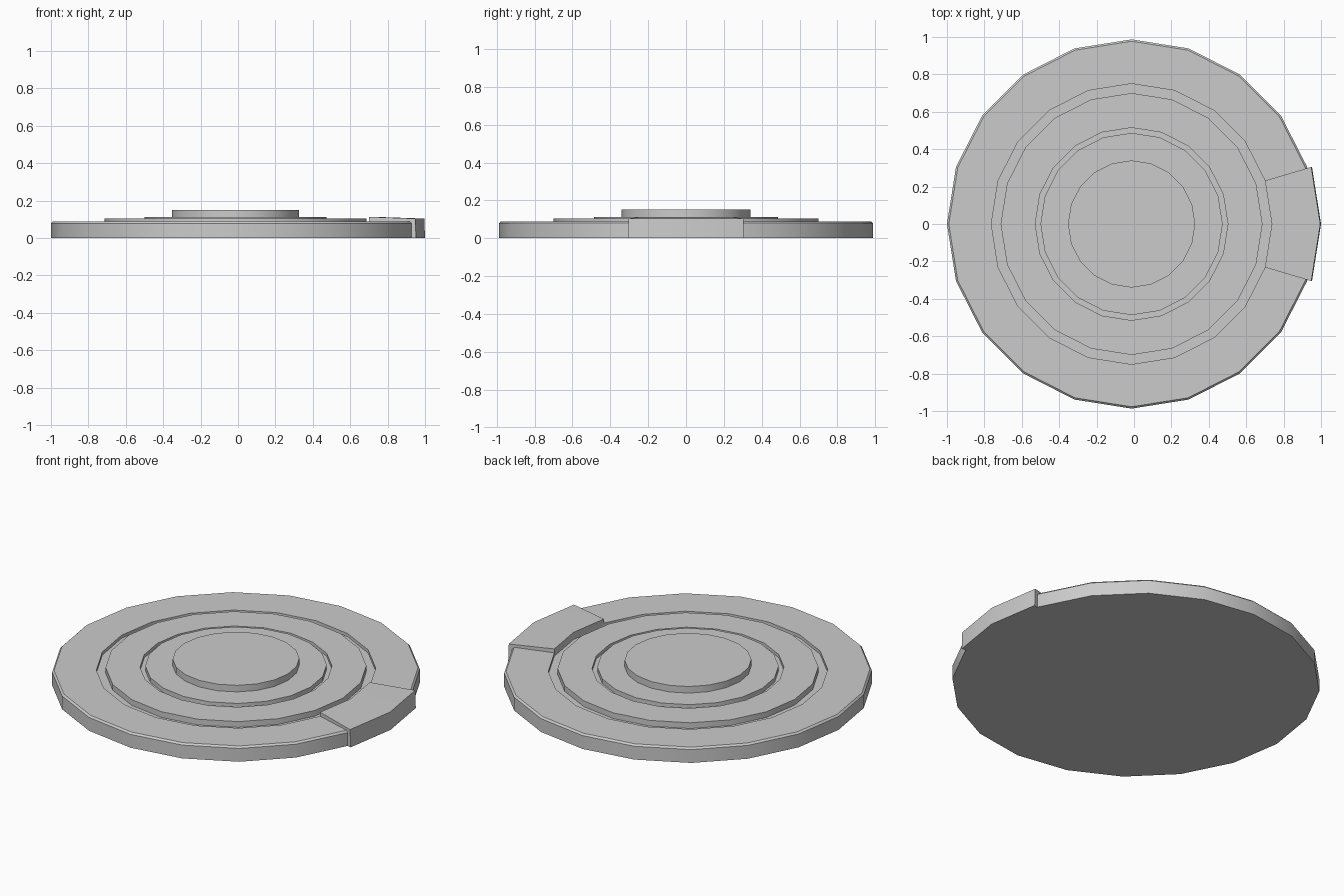
import bpy, bmesh, math

if "Cube" in bpy.data.objects:
    bpy.data.objects.remove(bpy.data.objects["Cube"])

CX, SIDES = -0.013, 20


def finish(name, bm):
    bmesh.ops.recalc_face_normals(bm, faces=bm.faces)
    me = bpy.data.meshes.new(name)
    bm.to_mesh(me)
    bm.free()
    ob = bpy.data.objects.new(name, me)
    bpy.context.collection.objects.link(ob)
    bpy.ops.object.select_all(action='DESELECT')
    ob.select_set(True)
    bpy.context.view_layer.objects.active = ob
    bpy.ops.object.shade_smooth_by_angle(angle=math.radians(30))
    return ob


def lathe(name, profile):
    """Revolve (radius, z) points around the disc axis and cap both ends."""
    bm = bmesh.new()
    rings = []
    for r, z in profile:
        rings.append([bm.verts.new((CX + r * math.cos(math.tau * i / SIDES),
                                    r * math.sin(math.tau * i / SIDES), z))
                      for i in range(SIDES)])
    for a, b in zip(rings, rings[1:]):
        for i in range(SIDES):
            j = (i + 1) % SIDES
            bm.faces.new((a[i], a[j], b[j], b[i]))
    bm.faces.new(rings[0])
    bm.faces.new(rings[-1])
    return finish(name, bm)


# Disc with chamfered rim, two grooves, stepped rings and a raised hub
lathe("disc_body", [(0.987, 0), (0.987, 0.079), (0.977, 0.089),
                    (0.75, 0.089), (0.75, 0.07), (0.70, 0.07), (0.70, 0.104),
                    (0.515, 0.104), (0.515, 0.085), (0.487, 0.085),
                    (0.487, 0.112), (0.34, 0.112), (0.34, 0.151)])

# Raised wedge on the right of the rim, leaning slightly outwards
bm = bmesh.new()
section = [(0.75, 0, 0.0), (0.987, 0.026, 0.0),
           (0.987, 0.022, 0.104), (0.75, 0, 0.113)]
loops = []
for deg in (-18, 0, 18):
    a = math.radians(deg)
    loops.append([bm.verts.new((CX + r * math.cos(a) + dx, r * math.sin(a), z))
                  for r, dx, z in section])
for a, b in zip(loops, loops[1:]):
    for i in range(4):
        j = (i + 1) % 4
        bm.faces.new((a[i], a[j], b[j], b[i]))
bm.faces.new(loops[0])
bm.faces.new(loops[-1])
finish("rim_wedge", bm)
